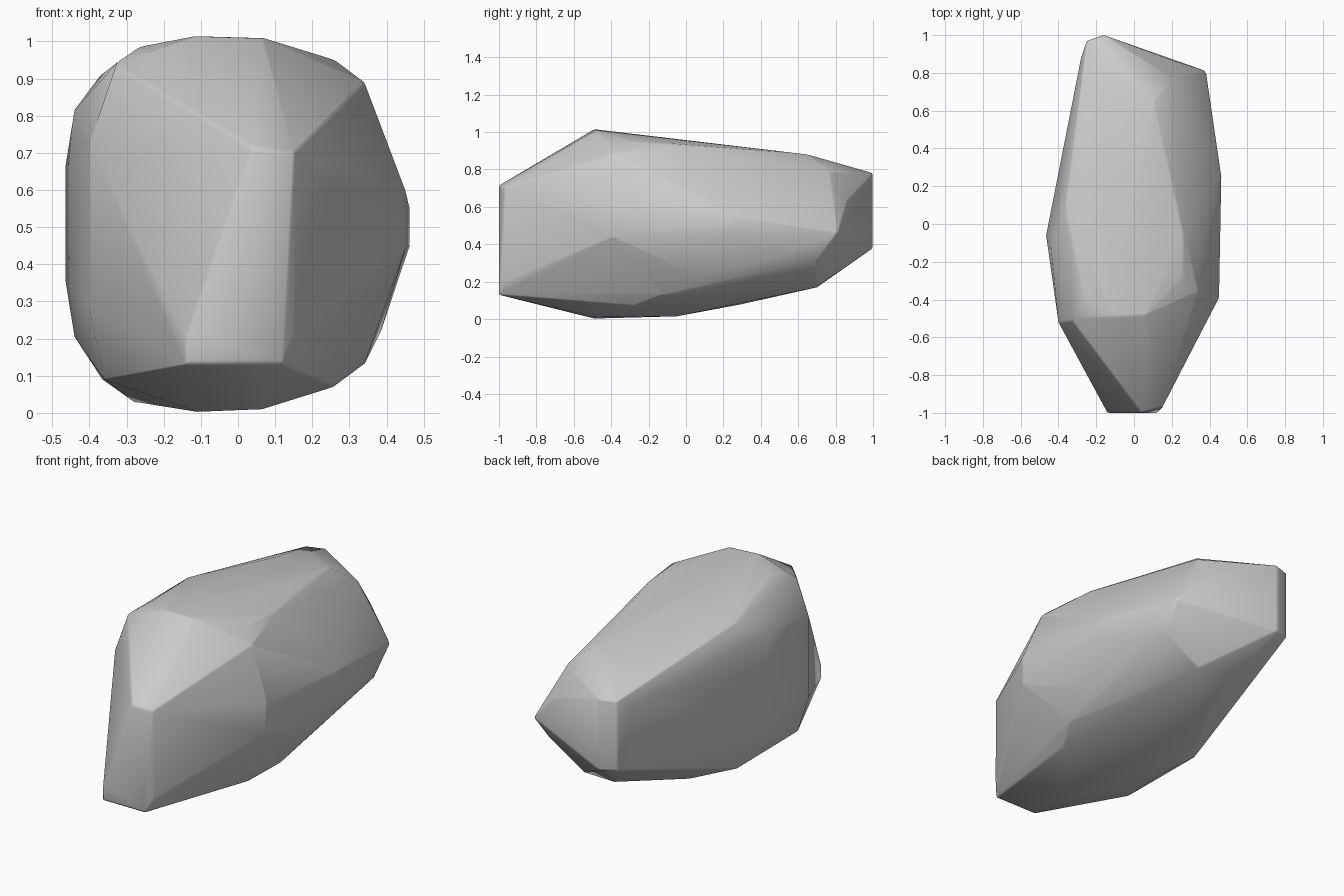
import bpy, bmesh
from math import radians

if "Cube" in bpy.data.objects:
    bpy.data.objects.remove(bpy.data.objects["Cube"])

# Boulder corners as upright columns: x, y, low z, high z
columns = [
    (-.14, -1, .13, .20), (.04, -1, .20, .715), (.15, -.97, .20, .70),
    (-.40, -.52, .28, .73), (-.11, -.49, .003, 1.015), (.065, -.48, .01, 1.01),
    (.26, -.28, .07, .95), (.45, -.39, .44, .60), (.462, .25, .45, .55),
    (-.465, -.06, .36, .66), (-.44, -.12, .205, .815), (-.365, .07, .09, .915),
    (-.25, .97, .39, .78), (-.16, 1, .38, .78), (-.28, .88, .40, .74),
]
# Single corners on the crown, the underside and the back
corners = [
    (.12, -1, .13), (-.33, -.51, .94), (-.265, -.38, .985), (.34, -.36, .89),
    (.26, -.05, .935), (.11, .65, .88), (-.19, .64, .865), (.20, .77, .79), (.22, .86, .63),
    (.38, .81, .46), (.40, .50, .34), (.36, .70, .31), (.385, .08, .22), (.34, -.12, .13),
    (-.36, -.48, .09), (-.28, -.05, .03), (-.06, -.05, .015), (-.22, .30, .08),
    (-.05, .70, .17), (.14, .70, .17),
]

# Wrap the corners in a convex shell and merge nearly flat facets
bm = bmesh.new()
for x, y, low, high in columns:
    bm.verts.new((x, y, low))
    bm.verts.new((x, y, high))
for corner in corners:
    bm.verts.new(corner)
hull = bmesh.ops.convex_hull(bm, input=bm.verts[:])
loose = {v for v in hull["geom_interior"] + hull["geom_unused"]
         if isinstance(v, bmesh.types.BMVert)}
bmesh.ops.delete(bm, geom=list(loose), context='VERTS')
bmesh.ops.dissolve_limit(bm, angle_limit=radians(3), verts=bm.verts[:], edges=bm.edges[:])
bmesh.ops.recalc_face_normals(bm, faces=bm.faces[:])

mesh = bpy.data.meshes.new("boulder")
bm.to_mesh(mesh)
bm.free()
boulder = bpy.data.objects.new("boulder", mesh)
bpy.context.collection.objects.link(boulder)

# Soft worn edges with smooth shading
for face in mesh.polygons:
    face.use_smooth = True
bevel = boulder.modifiers.new("worn_edges", 'BEVEL')
bevel.width = .01
bevel.segments = 2
bevel.limit_method = 'ANGLE'
bevel.angle_limit = radians(25)
